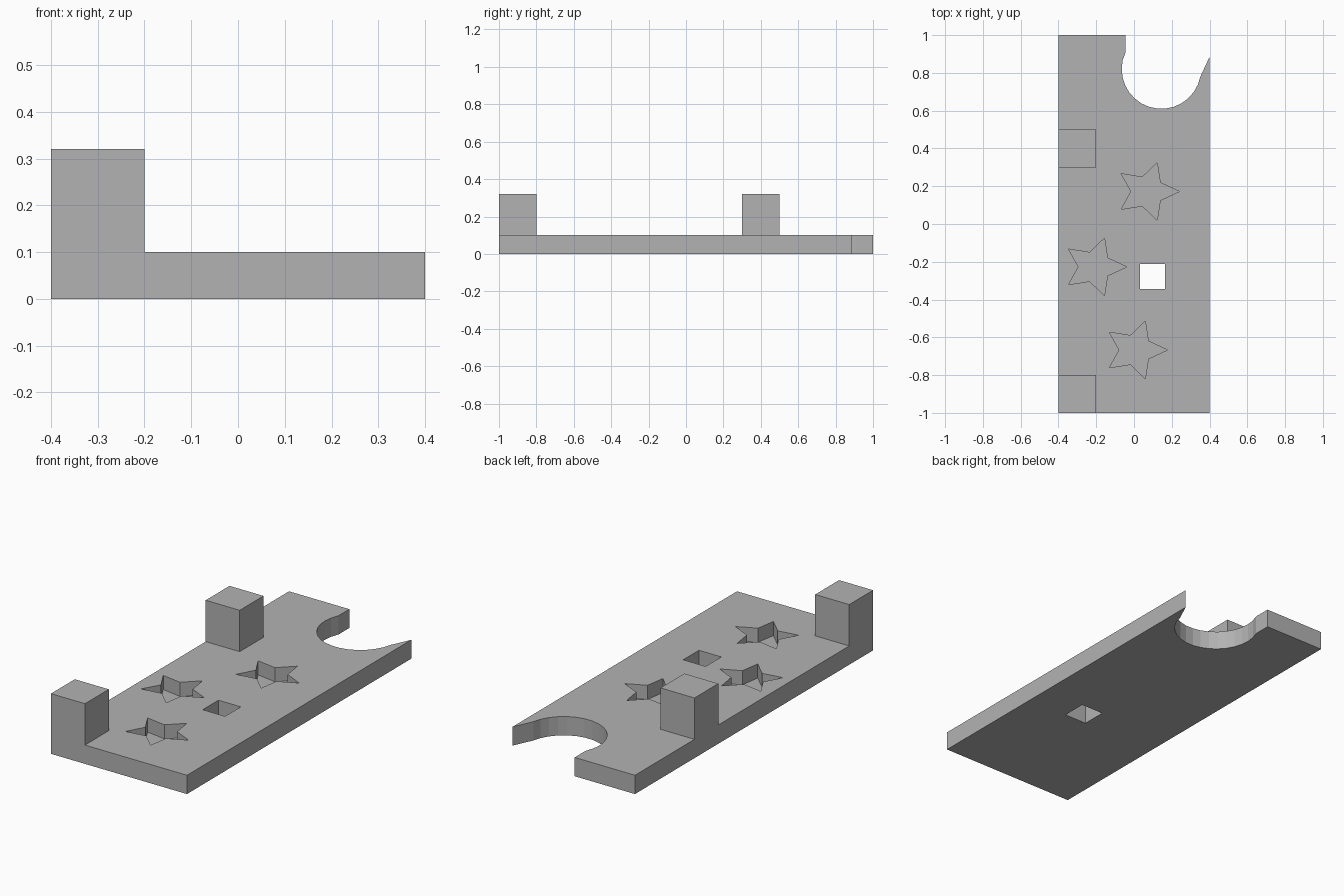
import bpy
import bmesh
from math import cos, sin, radians

if "Cube" in bpy.data.objects:
    bpy.data.objects.remove(bpy.data.objects["Cube"])

HALF_W, HALF_L, THICK = 0.4, 1.0, 0.1
POST, POST_TOP = 0.2, 0.32
POCKET_FLOOR = 0.025

grey = bpy.data.materials.new("plain grey")
grey.use_nodes = True
grey.diffuse_color = (0.45, 0.45, 0.45, 1)
grey.node_tree.nodes["Principled BSDF"].inputs["Base Color"].default_value = grey.diffuse_color


def prism(name, outline, z0, z1):
    """Extrude a counter-clockwise outline from z0 to z1."""
    bm = bmesh.new()
    face = bm.faces.new([bm.verts.new((x, y, z0)) for x, y in outline])
    top = bmesh.ops.extrude_face_region(bm, geom=[face])["geom"]
    moved = [v for v in top if isinstance(v, bmesh.types.BMVert)]
    bmesh.ops.translate(bm, vec=(0, 0, z1 - z0), verts=moved)
    bmesh.ops.recalc_face_normals(bm, faces=bm.faces)
    mesh = bpy.data.meshes.new(name)
    bm.to_mesh(mesh)
    bm.free()
    mesh.materials.append(grey)
    obj = bpy.data.objects.new(name, mesh)
    bpy.context.collection.objects.link(obj)
    return obj


def rectangle(x0, y0, x1, y1):
    return [(x0, y0), (x1, y0), (x1, y1), (x0, y1)]


def star(cx, cy, rx=0.17, ry=0.16):
    points = []
    for i in range(10):
        a, s = radians(36 * i), 0.5 if i % 2 else 1
        points.append((cx + rx * s * cos(a), cy + ry * s * sin(a)))
    return points


def combine(target, tool, operation):
    """Apply a boolean to the target and discard the tool."""
    mod = target.modifiers.new(tool.name, "BOOLEAN")
    mod.operation, mod.solver, mod.object = operation, "EXACT", tool
    bpy.context.view_layer.objects.active = target
    bpy.ops.object.modifier_apply(modifier=mod.name)
    bpy.data.objects.remove(tool)


# Plate with a round bite in its back edge
STEPS = 16
bite = []
for i in range(STEPS + 1):
    a = radians(349 - (349 - 155) * i / STEPS)
    bite.append((0.145 + 0.21 * cos(a), 0.82 + 0.21 * sin(a)))
outline = [(-HALF_W, -HALF_L), (HALF_W, -HALF_L), (HALF_W, 0.885)]
outline += bite + [(bite[-1][0], HALF_L), (-HALF_W, HALF_L)]
plate = prism("plate", outline, 0, THICK)

# Two square posts along the right edge
for y in (-HALF_L, 0.3):
    post = prism("post", rectangle(-HALF_W, y, -HALF_W + POST, y + POST), 0, POST_TOP)
    combine(plate, post, "UNION")

# Square through hole
hole = prism("hole_cutter", rectangle(0.033, -0.344, 0.165, -0.212), -0.1, 0.2)
combine(plate, hole, "DIFFERENCE")

# Star-shaped pockets that stop above the underside
for cx, cy in ((0.07, 0.172), (-0.209, -0.227), (0.007, -0.667)):
    combine(plate, prism("star_cutter", star(cx, cy), POCKET_FLOOR, 0.2), "DIFFERENCE")
